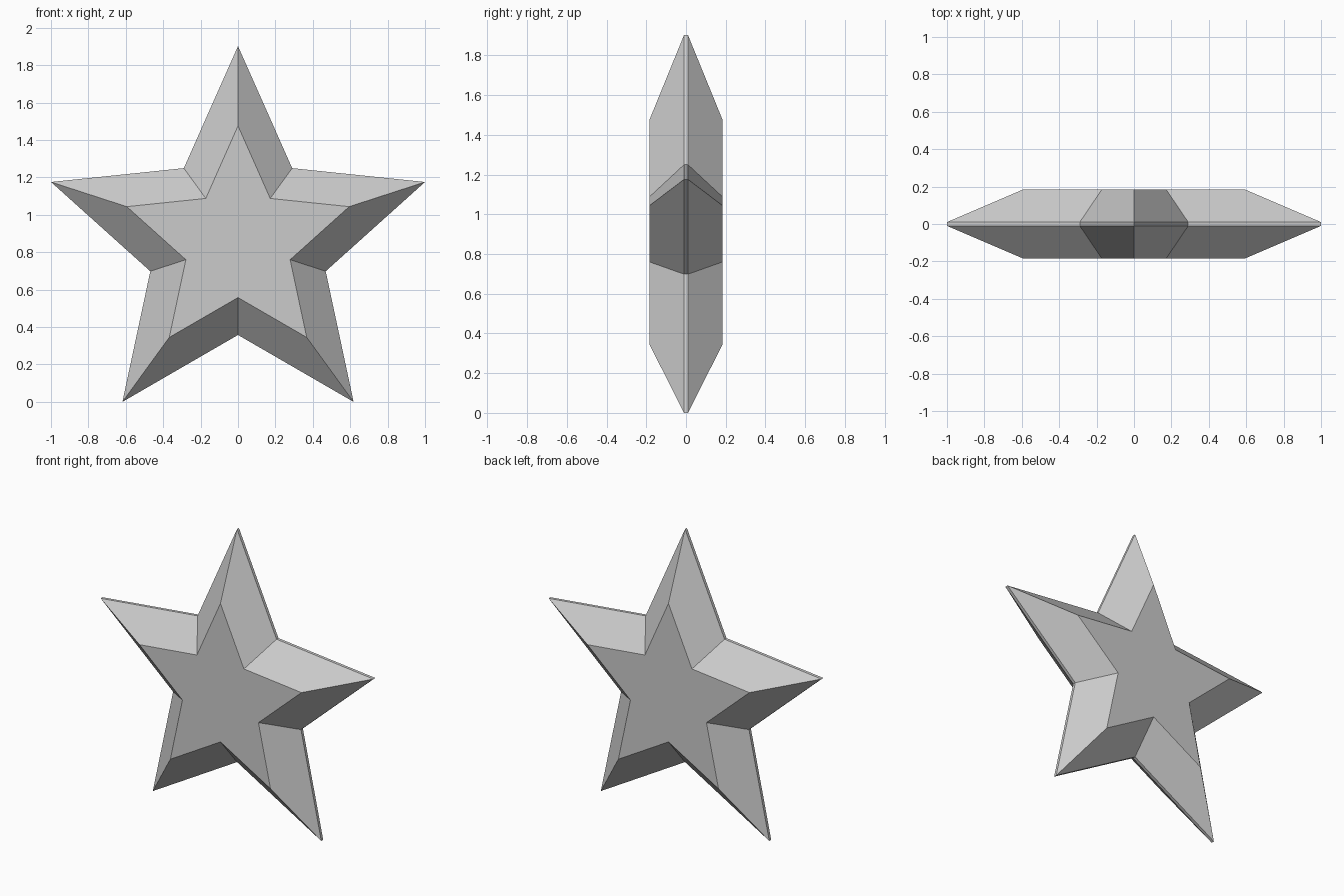
import bpy
import bmesh
from math import sin, cos, pi

# Remove the default cube
cube = bpy.data.objects.get("Cube")
if cube:
    bpy.data.objects.remove(cube, do_unlink=True)

# Plain grey material
grey = bpy.data.materials.new("light_grey")
grey.use_nodes = True
colour = (0.6, 0.6, 0.6, 1)
grey.diffuse_color = colour
grey.node_tree.nodes["Principled BSDF"].inputs["Base Color"].default_value = colour

POINTS = 5
RIM_TIP = 1 / sin(2 * pi / POINTS)      # full width of two units
RIM_NOTCH = 0.493
FACE_TIP, FACE_NOTCH = 0.625, 0.293
CENTRE_Z = RIM_TIP * cos(pi / POINTS)   # lower tips rest on the ground
HALF_DEPTH, HALF_RIM = 0.184, 0.01


def star_ring(bm, tip, notch, y):
    """Ring of vertices alternating between tips and notches."""
    ring = []
    for i in range(2 * POINTS):
        radius = notch if i % 2 else tip
        angle = i * pi / POINTS
        ring.append(bm.verts.new((radius * sin(angle), y, CENTRE_Z + radius * cos(angle))))
    return ring


# Star body: front face, bevelled arms, thin rim, bevelled arms, back face
bm = bmesh.new()
rings = [
    star_ring(bm, FACE_TIP, FACE_NOTCH, -HALF_DEPTH),
    star_ring(bm, RIM_TIP, RIM_NOTCH, -HALF_RIM),
    star_ring(bm, RIM_TIP, RIM_NOTCH, HALF_RIM),
    star_ring(bm, FACE_TIP, FACE_NOTCH, HALF_DEPTH),
]
for near, far in zip(rings, rings[1:]):
    for i in range(2 * POINTS):
        j = (i + 1) % (2 * POINTS)
        bm.faces.new((near[i], near[j], far[j], far[i]))
bm.faces.new(rings[0])
bm.faces.new(rings[-1])
bmesh.ops.recalc_face_normals(bm, faces=bm.faces)

mesh = bpy.data.meshes.new("star")
bm.to_mesh(mesh)
bm.free()
mesh.materials.append(grey)
bpy.context.collection.objects.link(bpy.data.objects.new("star", mesh))
